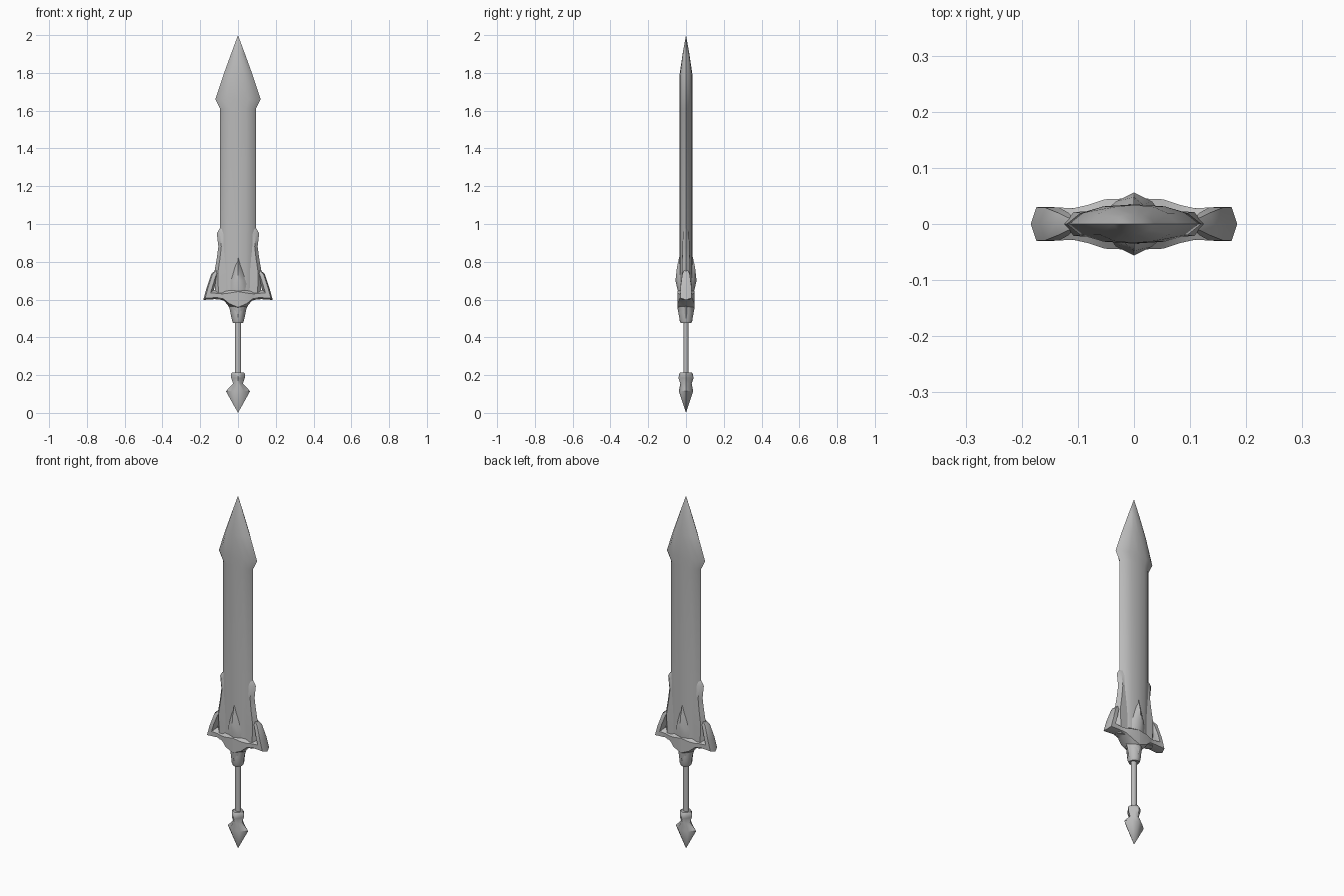
import bpy, bmesh, math

cube = bpy.data.objects.get("Cube")
if cube:
    bpy.data.objects.remove(cube)

steel = bpy.data.materials.new("grey steel")
steel.use_nodes = True
GREY = (0.5, 0.5, 0.5, 1)
steel.diffuse_color = GREY
steel.node_tree.nodes["Principled BSDF"].inputs["Base Color"].default_value = GREY


def skin(name, rings, angle=45, mirror=False):
    """Bridge a list of equal-length rings of points and cap the ends."""
    bm = bmesh.new()
    loops = [[bm.verts.new(p) for p in ring] for ring in rings]
    n = len(loops[0])
    for a, b in zip(loops, loops[1:]):
        for i in range(n):
            j = (i + 1) % n
            bm.faces.new((a[i], a[j], b[j], b[i]))
    bm.faces.new(loops[0][::-1])
    bm.faces.new(loops[-1])
    bmesh.ops.remove_doubles(bm, verts=bm.verts, dist=0.0005)
    if mirror:
        geom = bm.verts[:] + bm.edges[:] + bm.faces[:]
        bmesh.ops.mirror(bm, geom=geom, axis='X', merge_dist=0.0001)
    bmesh.ops.recalc_face_normals(bm, faces=bm.faces)
    mesh = bpy.data.meshes.new(name)
    bm.to_mesh(mesh)
    bm.free()
    obj = bpy.data.objects.new(name, mesh)
    bpy.context.collection.objects.link(obj)
    mesh.materials.append(steel)
    bpy.ops.object.select_all(action='DESELECT')
    obj.select_set(True)
    bpy.context.view_layer.objects.active = obj
    bpy.ops.object.shade_smooth_by_angle(angle=math.radians(angle))
    return obj


def loft(name, quarter, stations, angle=45):
    """Stack a cross-section, given as one quarter, at (z, half width, half depth)."""
    right = quarter + [(x, -y) for x, y in quarter[::-1] if y > 0]
    left = [(-x, y) for x, y in right[::-1] if x > 0]
    shape = right + left
    return skin(name, [[(x * w, y * d, z) for x, y in shape] for z, w, d in stations], angle)


RIDGED = [(0, 1), (0.45, 0.9), (0.8, 0.55), (1, 0)]
DIAMOND = [(0, 1), (0.5, 0.72), (1, 0)]
ROUND = [(math.sin(i * math.pi / 8), math.cos(i * math.pi / 8)) for i in range(5)]

# Blade with a flared spear-shaped point
loft("blade", RIDGED, [
    (0.60, 0.09, 0.034), (0.97, 0.095, 0.034), (1.61, 0.095, 0.034),
    (1.66, 0.12, 0.035), (1.79, 0.077, 0.034), (1.90, 0.037, 0.018), (2.0, 0, 0)], 35)

# Waisted edge plates at the foot of the blade
loft("blade_collar", [(0, 1), (0.85, 0.9), (1, 0)], [
    (0.60, 0.12, 0.024), (0.74, 0.126, 0.024), (0.82, 0.112, 0.022),
    (0.88, 0.104, 0.02), (0.95, 0.112, 0.018), (0.975, 0.098, 0.01)])

# Leaf-shaped boss in the middle of the guard
loft("guard_leaf", DIAMOND, [
    (0.48, 0.026, 0.030), (0.50, 0.034, 0.035), (0.55, 0.044, 0.044),
    (0.59, 0.062, 0.044), (0.64, 0.078, 0.042), (0.70, 0.064, 0.056),
    (0.77, 0.032, 0.048), (0.825, 0, 0.036)], 50)

# Hooked wings: pairs of outer and inner points with a half depth
wing = [((0, 0.53), (0, 0.69), 0.046), ((0.045, 0.56), (0.055, 0.665), 0.044),
        ((0.075, 0.595), (0.085, 0.645), 0.034), ((0.11, 0.603), (0.108, 0.645), 0.028),
        ((0.184, 0.598), (0.128, 0.652), 0.030), ((0.167, 0.66), (0.118, 0.685), 0.029),
        ((0.142, 0.735), (0.106, 0.725), 0.020), ((0.094, 0.777), (0.094, 0.777), 0)]


def wing_ring(outer, inner, depth):
    at = lambda t, y: (outer[0] + (inner[0] - outer[0]) * t, y,
                       outer[1] + (inner[1] - outer[1]) * t)
    return [at(0, 0), at(0.18, depth), at(0.7, depth), at(1, 0),
            at(0.7, -depth), at(0.18, -depth)]


skin("guard_wings", [wing_ring(*s) for s in wing], 45, mirror=True)

# Socket, grip and pommel
loft("grip_socket", ROUND, [
    (0.475, 0.026, 0.028), (0.49, 0.032, 0.034), (0.53, 0.036, 0.038), (0.57, 0.045, 0.036)])
loft("grip", ROUND, [(0.19, 0.017, 0.014), (0.50, 0.017, 0.014)])
loft("pommel", DIAMOND, [
    (0.0, 0, 0), (0.115, 0.064, 0.038), (0.155, 0.026, 0.030),
    (0.185, 0.036, 0.040), (0.205, 0.038, 0.036), (0.215, 0.030, 0.030)], 50)
